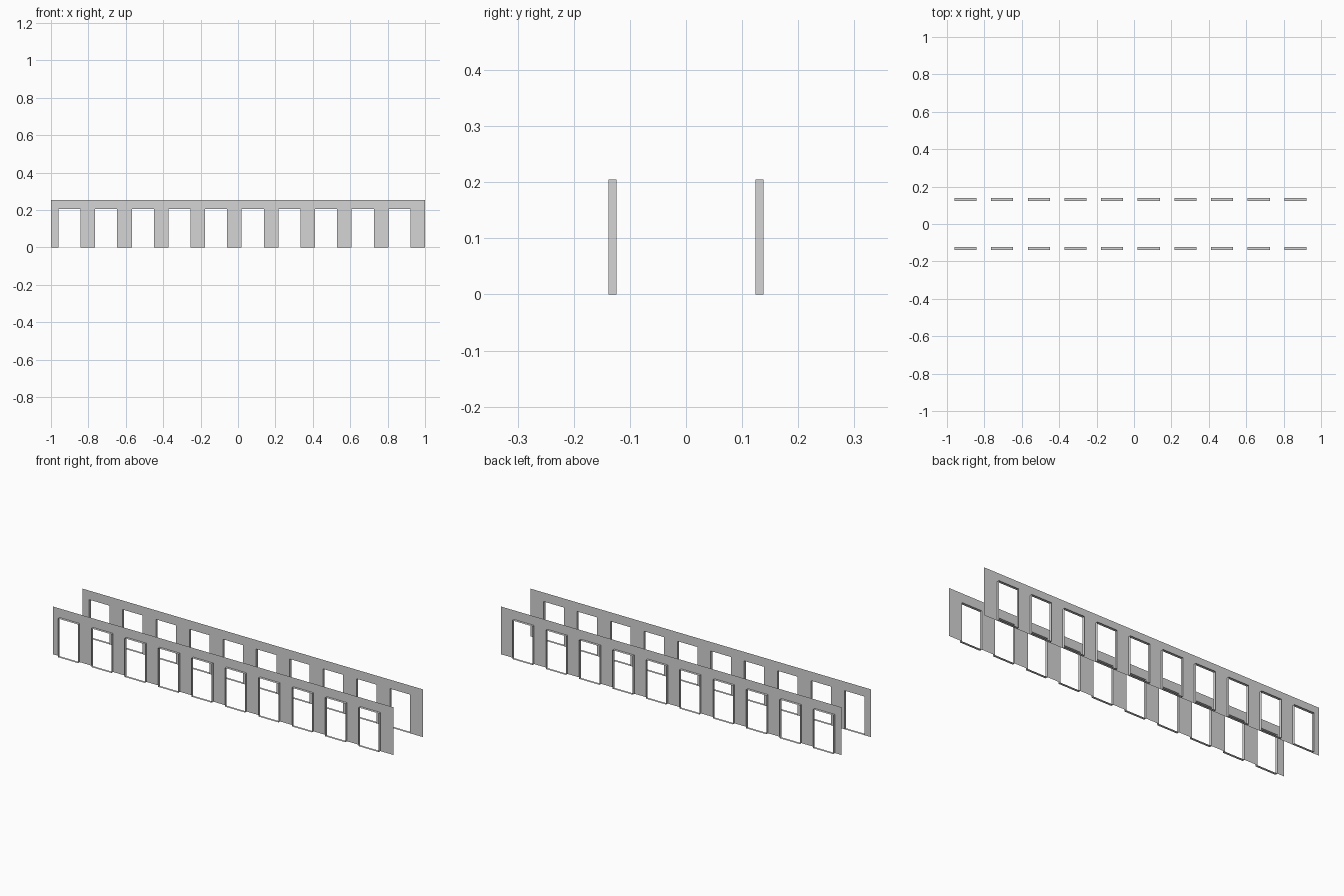
import bpy, bmesh

HEIGHT = 0.253        # wall height
OPEN_TOP = 0.205      # head of each opening
FIRST, PITCH, WIDTH, COUNT = -0.96, 0.196, 0.118, 10
WALL_Y, FRAME_Y = 0.124, 0.138

cube = bpy.data.objects.get("Cube")
if cube:
    bpy.data.objects.remove(cube, do_unlink=True)

grey = bpy.data.materials.new("light grey")
grey.use_nodes = True
colour = (0.66, 0.66, 0.66, 1)
grey.diffuse_color = colour
grey.node_tree.nodes["Principled BSDF"].inputs["Base Color"].default_value = colour

openings = [(FIRST + i * PITCH, FIRST + i * PITCH + WIDTH) for i in range(COUNT)]


def finish(name, bm):
    bmesh.ops.remove_doubles(bm, verts=bm.verts, dist=1e-5)
    mesh = bpy.data.meshes.new(name)
    bm.to_mesh(mesh)
    bm.free()
    mesh.materials.append(grey)
    obj = bpy.data.objects.new(name, mesh)
    bpy.context.collection.objects.link(obj)


def quad(bm, points):
    bm.faces.new([bm.verts.new(p) for p in points])


def wall_sheet(name, side):
    """Thin sheet: full-width header band with piers between the openings."""
    bm = bmesh.new()
    y = side * WALL_Y
    edges = [-1] + [x for pair in openings for x in pair] + [1]

    def panel(x0, x1, z0, z1):
        pts = [(x0, y, z0), (x1, y, z0), (x1, y, z1), (x0, y, z1)]
        quad(bm, pts if side < 0 else pts[::-1])

    for i, (x0, x1) in enumerate(zip(edges, edges[1:])):
        panel(x0, x1, OPEN_TOP, HEIGHT)
        if i % 2 == 0:
            panel(x0, x1, 0, OPEN_TOP)
    finish(name, bm)


def opening_frames(name, side):
    """Thin sill, jambs and head standing proud of the outside of the wall."""
    bm = bmesh.new()
    y0, y1 = side * WALL_Y, side * FRAME_Y
    for x0, x1 in openings:
        loop = [(x0, 0), (x1, 0), (x1, OPEN_TOP), (x0, OPEN_TOP)]
        for (xa, za), (xb, zb) in zip(loop, loop[1:] + loop[:1]):
            pts = [(xa, y0, za), (xb, y0, zb), (xb, y1, zb), (xa, y1, za)]
            quad(bm, pts if side > 0 else pts[::-1])
    finish(name, bm)


for label, side in (("front", -1), ("back", 1)):
    wall_sheet(label + "_wall", side)
    opening_frames(label + "_opening_frames", side)
